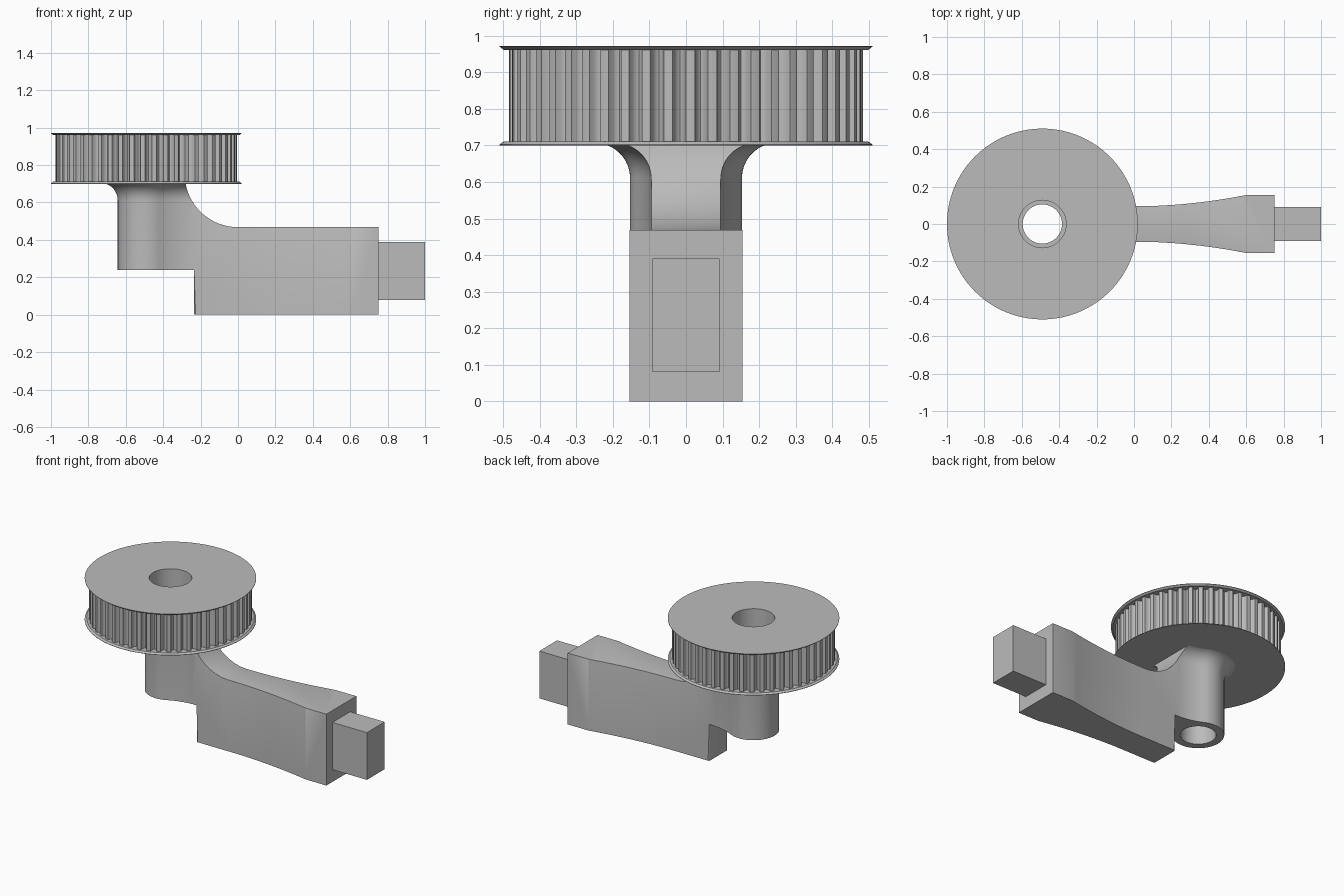
import bpy, bmesh
from math import sin, cos, pi, sqrt, atan2, radians

cube = bpy.data.objects.get("Cube")
if cube:
    bpy.data.objects.remove(cube, do_unlink=True)

grey = bpy.data.materials.new("machined grey")
grey.use_nodes = True
grey.diffuse_color = (0.5, 0.5, 0.5, 1)
grey.node_tree.nodes["Principled BSDF"].inputs["Base Color"].default_value = (0.5, 0.5, 0.5, 1)

HUB_X, HUB_R, ARM_W, BLEND_R = -0.49, 0.153, 0.095, 0.4
TOP = 0.703


def loft(name, rings, caps=True, loop=False):
    """Skin closed rings of points, optionally capped or joined end to end."""
    bm = bmesh.new()
    rows = [[bm.verts.new(p) for p in ring] for ring in rings]
    n = len(rows[0])
    pairs = list(zip(rows, rows[1:])) + ([(rows[-1], rows[0])] if loop else [])
    for a, b in pairs:
        for i in range(n):
            j = (i + 1) % n
            bm.faces.new((a[i], a[j], b[j], b[i]))
    if caps:
        bm.faces.new(rows[0])
        bm.faces.new(rows[-1])
    bmesh.ops.recalc_face_normals(bm, faces=bm.faces)
    mesh = bpy.data.meshes.new(name)
    bm.to_mesh(mesh)
    bm.free()
    obj = bpy.data.objects.new(name, mesh)
    bpy.context.collection.objects.link(obj)
    mesh.materials.append(grey)
    return obj


def circle(r, z, n=96):
    return [(HUB_X + r * cos(2 * pi * i / n), r * sin(2 * pi * i / n), z) for i in range(n)]


def activate(obj):
    bpy.ops.object.select_all(action='DESELECT')
    obj.select_set(True)
    bpy.context.view_layer.objects.active = obj


def smooth(obj, angle=30):
    activate(obj)
    bpy.ops.object.shade_smooth_by_angle(angle=radians(angle))


def boolean(obj, cutter, operation):
    mod = obj.modifiers.new("cut", 'BOOLEAN')
    mod.operation, mod.object, mod.solver = operation, cutter, 'EXACT'
    activate(obj)
    bpy.ops.object.modifier_apply(modifier=mod.name)
    bpy.data.objects.remove(cutter, do_unlink=True)


def plan(offset, z):
    """Outline from above: round hub, concave blend, then the widening arm."""
    dx = sqrt((HUB_R + BLEND_R) ** 2 - (ARM_W + BLEND_R) ** 2)
    touch = atan2(ARM_W + BLEND_R, dx)
    half = []
    for i in range(25):
        a = pi + (touch - pi) * i / 24
        half.append((HUB_X + (HUB_R + offset) * cos(a), (HUB_R + offset) * sin(a)))
    r = BLEND_R - offset
    for i in range(1, 9):
        a = touch + pi + (pi / 2 - touch) * i / 8
        half.append((HUB_X + dx + r * cos(a), ARM_W + BLEND_R + r * sin(a)))
    for i in range(17):
        t = i / 16
        half.append((0.02 + 0.58 * t, ARM_W + offset + 0.06 * t ** 1.9))
    half.append((0.75, 0.155 + offset))
    mirrored = [(x, -y) for x, y in reversed(half[1:])]
    return [(x, y, z) for x, y in half + mirrored]


# Arm and hub: plan loft with a flare under the pulley
flare = 0.09
rings = [plan(0, 0), plan(0, 0.61)]
for i in range(1, 9):
    a = radians(80) * i / 8
    rings.append(plan(flare * (1 - cos(a)), 0.61 + (TOP - 0.61) * sin(a) / sin(radians(80))))
arm = loft("crank_arm", rings)

# Side profile trims the arm: stepped underside and swept neck
profile = [(-0.8, 0.8), (-0.8, 0.24), (-0.235, 0.24), (-0.235, -0.1), (0.8, -0.1), (0.8, 0.468)]
for i in range(19):
    a = 1.5 * pi - 0.5 * pi * i / 18
    profile.append((0.285 * cos(a), 0.753 + 0.285 * sin(a)))
profile.append((-0.285, 0.8))
trim = loft("side_profile", [[(x, y, z) for x, z in profile] for y in (-0.5, 0.5)])
boolean(arm, trim, 'INTERSECT')

# Shaft bore through the hub
boolean(arm, loft("bore_cutter", [circle(0.105, 0.1), circle(0.105, 0.9)]), 'DIFFERENCE')

# Round the lower vertical corners and the upper arm edges
bm = bmesh.new()
bm.from_mesh(arm.data)
bm.normal_update()
corners, ridges = [], []
for e in bm.edges:
    if len(e.link_faces) != 2:
        continue
    mid = (e.verts[0].co + e.verts[1].co) / 2
    f, g = sorted(e.link_faces, key=lambda face: abs(face.normal.y))
    if abs(f.normal.y) > 0.02 or abs(g.normal.y) < 0.8:
        continue
    if f.normal.x < -0.9 and mid.z < 0.23:
        corners.append(e)
    elif f.normal.z > 0.05 and 0.4 < mid.z < 0.6 and mid.x < 0.6:
        ridges.append(e)
for edges, size in ((corners, 0.03), (ridges, 0.022)):
    bmesh.ops.bevel(bm, geom=edges, offset=size, segments=4, profile=0.5,
                    affect='EDGES', clamp_overlap=True)
bm.to_mesh(arm.data)
bm.free()
smooth(arm)

# Square drive stub on the end of the arm
stub = loft("square_stub", [[(x, y, z) for y, z in
            ((-0.092, 0.08), (0.092, 0.08), (0.092, 0.39), (-0.092, 0.39))]
            for x in (0.745, 1.0)])

# Pulley core with chamfered flanges and bore
section = [(0.127, 0.7), (0.51, 0.7), (0.51, 0.702), (0.498, 0.711), (0.44, 0.711),
           (0.44, 0.961), (0.498, 0.961), (0.51, 0.97), (0.51, 0.972), (0.127, 0.972)]
core = loft("pulley_flanges", [circle(r, z, 128) for r, z in section], caps=False, loop=True)
smooth(core)

# Belt teeth around the pulley
TEETH = 50
tooth = [(0, 0.484), (0.2, 0.485), (0.4, 0.484), (0.47, 0.468), (0.58, 0.457),
         (0.7, 0.453), (0.82, 0.457), (0.93, 0.468)]
belt = [(r, 2 * pi * (k + t) / TEETH) for k in range(TEETH) for t, r in tooth]
teeth = loft("pulley_teeth", [[(HUB_X + r * cos(a), r * sin(a), z) for r, a in belt]
                              for z in (0.71, 0.962)], caps=False)
smooth(teeth, 40)
